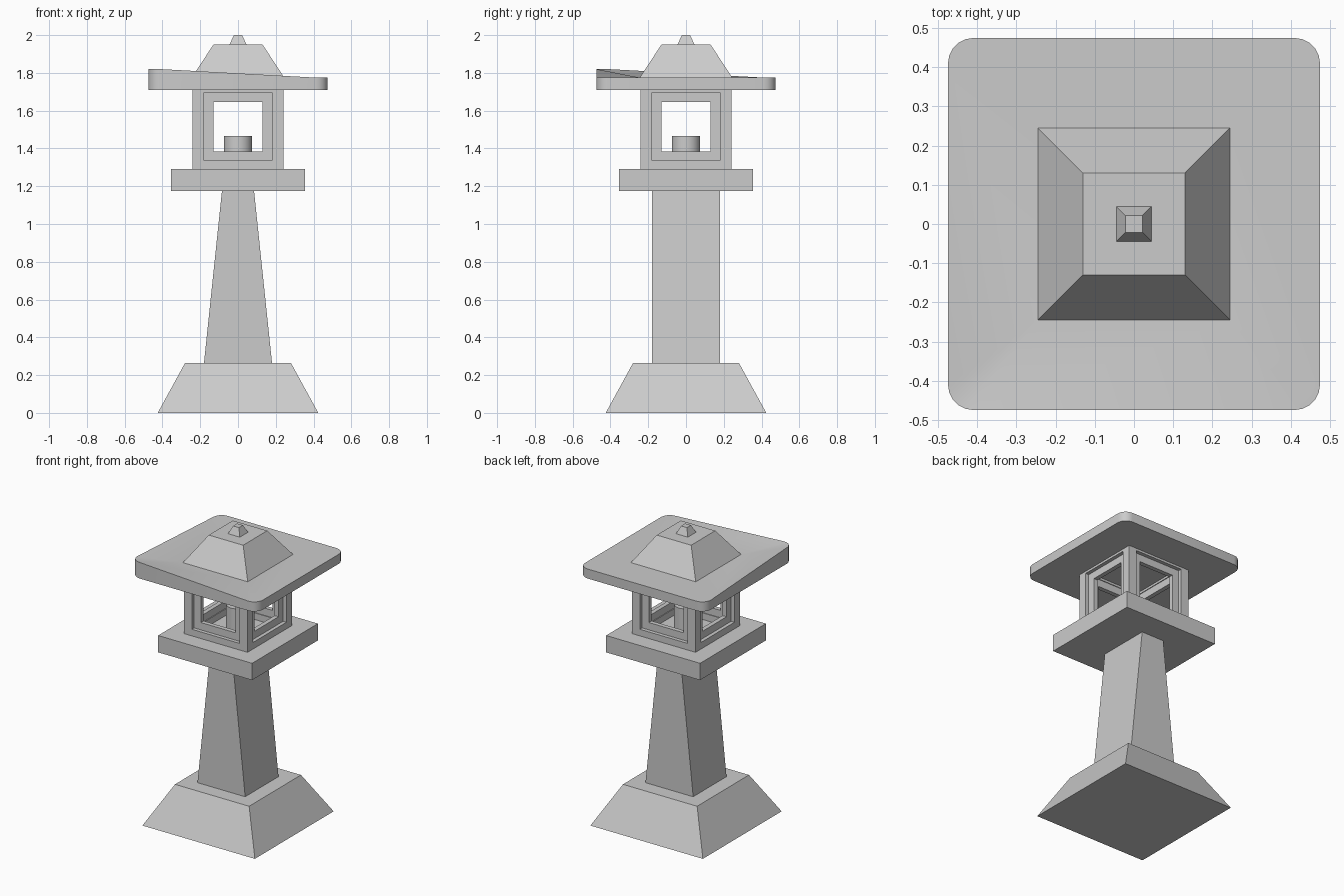
import bpy, bmesh, math
from mathutils import Matrix

if "Cube" in bpy.data.objects:
    bpy.data.objects.remove(bpy.data.objects["Cube"])


def finish(bm, name):
    bmesh.ops.recalc_face_normals(bm, faces=bm.faces)
    me = bpy.data.meshes.new(name)
    bm.to_mesh(me)
    bm.free()
    ob = bpy.data.objects.new(name, me)
    bpy.context.collection.objects.link(ob)
    return ob


def skin(bm, rings):
    """Closed solid through a stack of equal-length rings."""
    loops = [[bm.verts.new(p) for p in r] for r in rings]
    for a, b in zip(loops, loops[1:]):
        for i in range(len(a)):
            j = (i + 1) % len(a)
            bm.faces.new((a[i], a[j], b[j], b[i]))
    bm.faces.new(loops[0])
    bm.faces.new(loops[-1])


def rect(hx, hy, z):
    return [(-hx, -hy, z), (hx, -hy, z), (hx, hy, z), (-hx, hy, z)]


def block(name, lower, upper):
    bm = bmesh.new()
    skin(bm, [rect(*lower), rect(*upper)])
    return finish(bm, name)


def box(bm, x0, x1, y0, y1, z0, z1):
    skin(bm, [[(x0, y0, z), (x1, y0, z), (x1, y1, z), (x0, y1, z)] for z in (z0, z1)])


# Pedestal, wedge-shaped post and platform
block("base", (0.425, 0.425, 0), (0.28, 0.28, 0.265))
block("post", (0.18, 0.18, 0.265), (0.085, 0.18, 1.175))
block("platform", (0.355, 0.355, 1.175), (0.355, 0.355, 1.29))

# Lantern side: corner post, two rails and a recessed window frame, turned four times
for k, side in enumerate(("front", "right", "back", "left")):
    turn = Matrix.Rotation(k * math.pi / 2, 3, 'Z')
    bm = bmesh.new()
    box(bm, -0.24, -0.18, -0.24, -0.18, 1.29, 1.71)
    box(bm, -0.18, 0.18, -0.24, -0.18, 1.29, 1.335)
    box(bm, -0.18, 0.18, -0.24, -0.18, 1.695, 1.71)
    bmesh.ops.transform(bm, matrix=turn.to_4x4(), verts=bm.verts)
    finish(bm, side + "_lantern_posts")

    bm = bmesh.new()
    y0, y1 = -0.215, -0.185
    box(bm, -0.18, -0.13, y0, y1, 1.335, 1.695)
    box(bm, 0.13, 0.18, y0, y1, 1.335, 1.695)
    box(bm, -0.13, 0.13, y0, y1, 1.335, 1.385)
    box(bm, -0.13, 0.13, y0, y1, 1.645, 1.695)
    bmesh.ops.transform(bm, matrix=turn.to_4x4(), verts=bm.verts)
    finish(bm, side + "_window_frame")

# Candle
bpy.ops.mesh.primitive_cylinder_add(vertices=32, radius=0.075, depth=0.175,
                                    location=(0, 0, 1.3775))
bpy.context.object.name = "candle"
bpy.ops.object.shade_smooth_by_angle(angle=math.radians(30))

# Roof: rounded slab with one lifted corner, sloping in to the cap
H, R, SEG = 0.475, 0.065, 5
bm = bmesh.new()
bottom, top, inner = [], [], []
for k, (sx, sy) in enumerate(((-1, -1), (1, -1), (1, 1), (-1, 1))):
    inner.append(bm.verts.new((sx * 0.245, sy * 0.245, 1.775)))
    lo, hi = [], []
    for s in range(SEG + 1):
        a = math.pi + (k + s / SEG) * math.pi / 2
        x, y = sx * (H - R) + R * math.cos(a), sy * (H - R) + R * math.sin(a)
        lo.append(bm.verts.new((x, y, 1.71)))
        hi.append(bm.verts.new((x, y, 1.82 if k == 0 else 1.775)))
    bottom.append(lo)
    top.append(hi)
for k in range(4):
    n = (k + 1) % 4
    for i in range(SEG):
        bm.faces.new((top[k][i], top[k][i + 1], inner[k]))
    bm.faces.new((top[k][-1], top[n][0], inner[n], inner[k]))
lo, hi = sum(bottom, []), sum(top, [])
for i in range(len(lo)):
    j = (i + 1) % len(lo)
    bm.faces.new((lo[i], lo[j], hi[j], hi[i]))
bm.faces.new(lo)
# Cap rising from the slab
crown = [bm.verts.new(p) for p in rect(0.13, 0.13, 1.95)]
for k in range(4):
    n = (k + 1) % 4
    bm.faces.new((inner[k], inner[n], crown[n], crown[k]))
bm.faces.new(crown)
roof = finish(bm, "roof")
bpy.ops.object.select_all(action='DESELECT')
roof.select_set(True)
bpy.context.view_layer.objects.active = roof
bpy.ops.object.shade_smooth_by_angle(angle=math.radians(25))

# Finial
block("finial", (0.045, 0.045, 1.95), (0.022, 0.022, 2.0))
